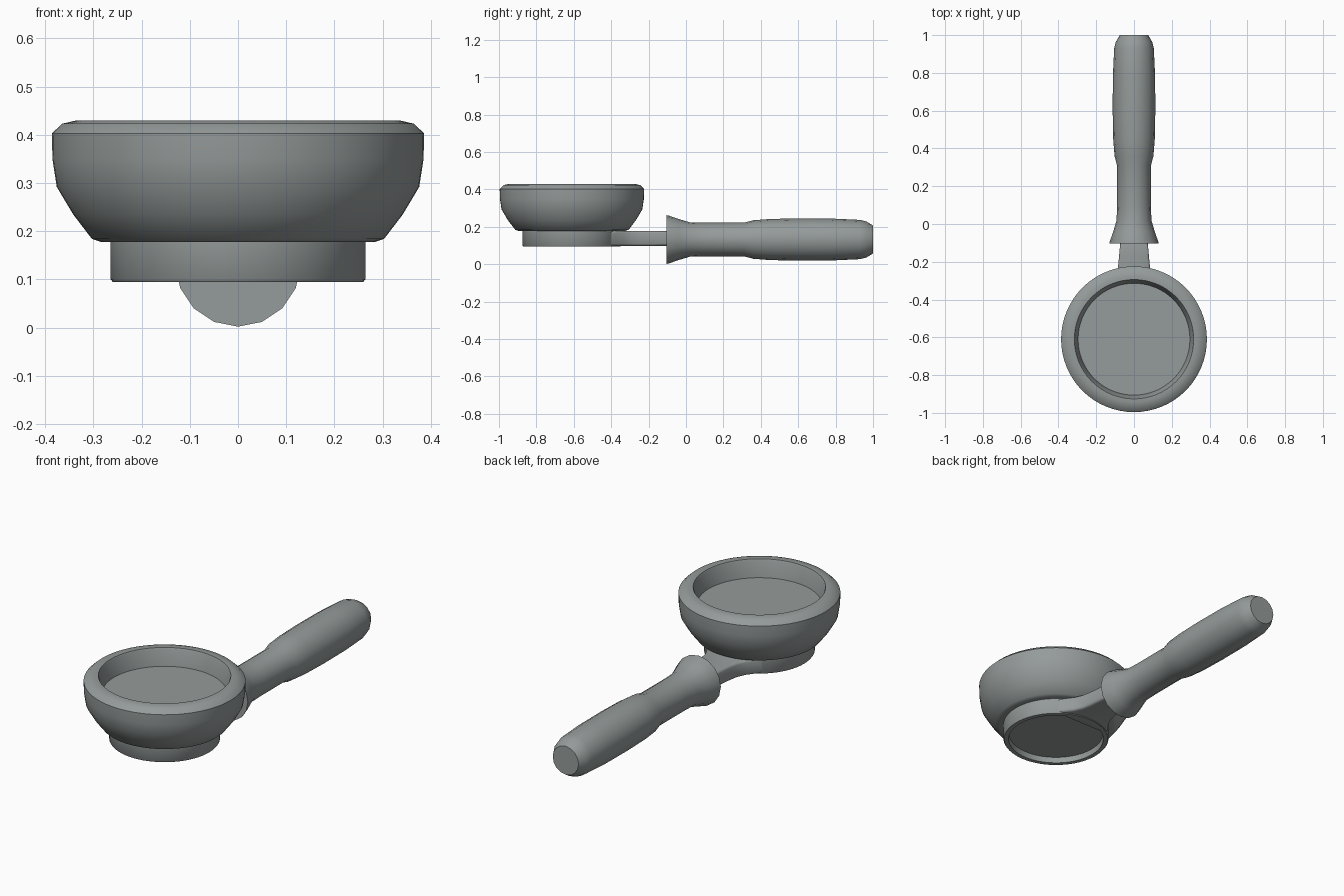
import bpy, bmesh, math
from mathutils import Matrix, Vector

cube = bpy.data.objects.get("Cube")
if cube:
    bpy.data.objects.remove(cube, do_unlink=True)

steel = bpy.data.materials.new("brushed steel grey")
steel.use_nodes = True
colour = (0.30, 0.33, 0.325, 1)
steel.diffuse_color = colour
steel.node_tree.nodes["Principled BSDF"].inputs["Base Color"].default_value = colour

BOWL_Y = -0.61
HANDLE_Z = 0.132


def finish(name, bm, angle=35):
    bmesh.ops.recalc_face_normals(bm, faces=bm.faces)
    mesh = bpy.data.meshes.new(name)
    bm.to_mesh(mesh)
    bm.free()
    mesh.materials.append(steel)
    ob = bpy.data.objects.new(name, mesh)
    bpy.context.collection.objects.link(ob)
    bpy.ops.object.select_all(action='DESELECT')
    ob.select_set(True)
    bpy.context.view_layer.objects.active = ob
    bpy.ops.object.shade_smooth_by_angle(angle=math.radians(angle))
    return ob


def lathe(name, profile, sides, matrix, angle=35):
    """Revolve (radius, height) points about z, capping both ends."""
    bm = bmesh.new()
    rings = []
    for r, h in profile:
        rings.append([bm.verts.new((r * math.cos(math.tau * i / sides),
                                    r * math.sin(math.tau * i / sides), h))
                      for i in range(sides)])
    for a, b in zip(rings, rings[1:]):
        for i in range(sides):
            j = (i + 1) % sides
            bm.faces.new((a[i], a[j], b[j], b[i]))
    bm.faces.new(rings[0])
    bm.faces.new(rings[-1])
    bm.transform(matrix)
    return finish(name, bm, angle)


upright = Matrix.Translation((0, BOWL_Y, 0))

# Basket bowl: underside, rounded wall, rim, then down to the inner floor
lathe("bowl", [(0.22, 0.178), (0.285, 0.178), (0.303, 0.184), (0.342, 0.235),
               (0.376, 0.292), (0.385, 0.35), (0.386, 0.403), (0.365, 0.423),
               (0.335, 0.43), (0.316, 0.43), (0.312, 0.422), (0.296, 0.34)],
      64, upright, 40)

# Base ring with a recessed underside
lathe("base_ring", [(0.235, 0.125), (0.238, 0.095), (0.26, 0.095),
                    (0.264, 0.1), (0.264, 0.19)], 64, upright, 50)

# Handle: flared collar, slim waist, swollen grip and blunt end
along_y = Matrix.Translation((0, 0, HANDLE_Z)) @ Matrix.Rotation(-math.pi / 2, 4, 'X')
lathe("handle", [(0.13, -0.104), (0.129, -0.095), (0.11, -0.04), (0.092, 0.02),
                 (0.09, 0.1), (0.09, 0.31), (0.103, 0.36), (0.11, 0.45),
                 (0.113, 0.6), (0.112, 0.78), (0.105, 0.93), (0.096, 0.965),
                 (0.075, 1.0)], 16, along_y, 40)

# Neck: flat bar that flares out where it meets the base ring
half = [(0.072, -0.09), (0.079, -0.17), (0.086, -0.24), (0.095, -0.29),
        (0.115, -0.335), (0.145, -0.375), (0.17, -0.415)]
outline = half + [(-x, y) for x, y in reversed(half)]
bm = bmesh.new()
face = bm.faces.new([bm.verts.new((x, y, 0.098)) for x, y in outline])
top = bmesh.ops.extrude_face_region(bm, geom=[face])
bmesh.ops.translate(bm, vec=Vector((0, 0, 0.08)),
                    verts=[v for v in top["geom"] if isinstance(v, bmesh.types.BMVert)])
rims = [e for e in bm.edges if abs(e.verts[0].co.z - e.verts[1].co.z) < 0.001]
bmesh.ops.bevel(bm, geom=rims, offset=0.012, segments=2, affect='EDGES', profile=0.5)
finish("neck", bm, 50)
